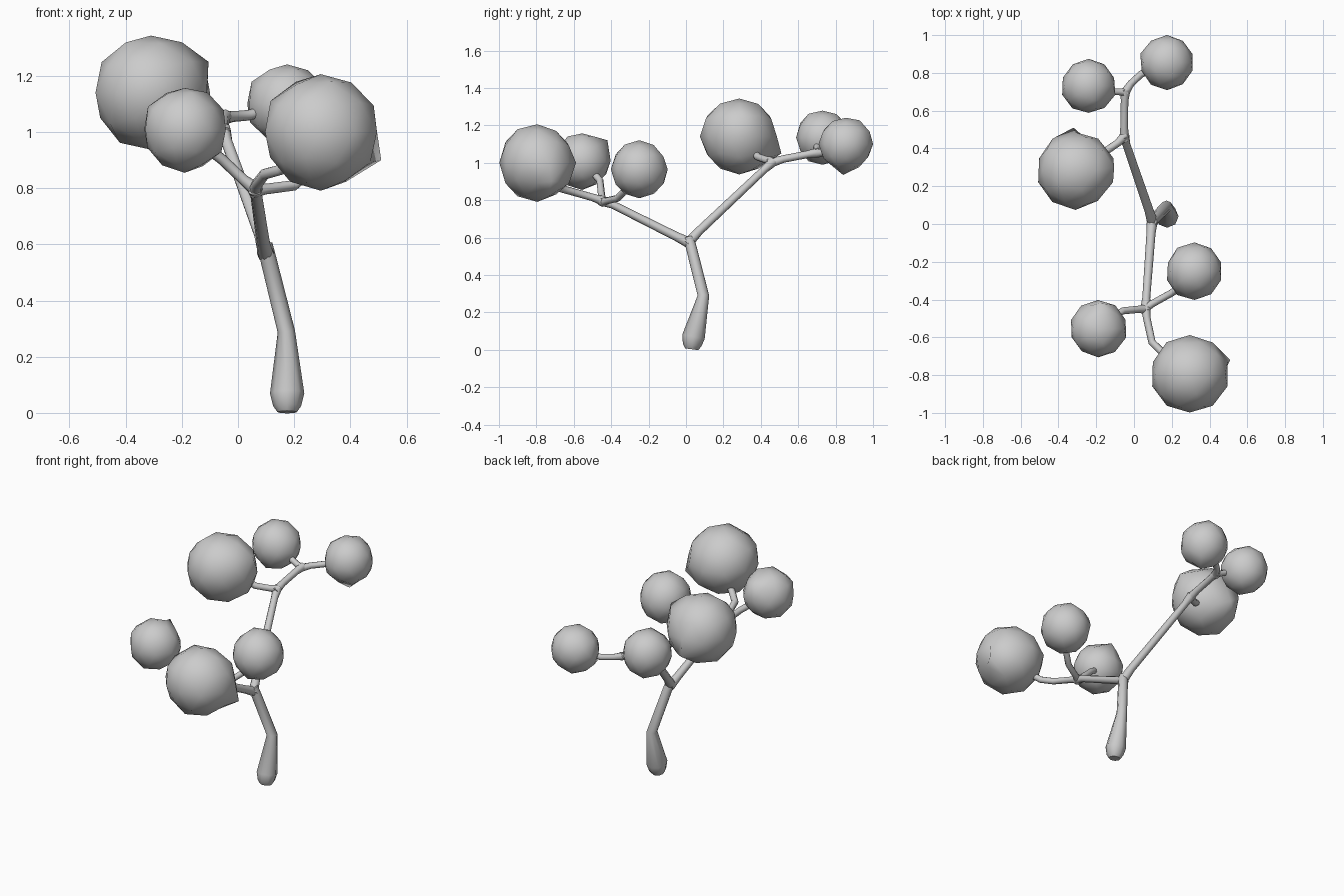
import bpy, bmesh, random
from mathutils import Vector

random.seed(4)


def branch(name, points):
    """Six-sided tapering tube through (x, y, z, radius) points."""
    cu = bpy.data.curves.new(name, 'CURVE')
    cu.dimensions = '3D'
    cu.bevel_depth = 1.0
    cu.bevel_resolution = 2
    cu.use_fill_caps = True
    sp = cu.splines.new('POLY')
    sp.points.add(len(points) - 1)
    for p, (x, y, z, r) in zip(sp.points, points):
        p.co = (x, y, z, 1)
        p.radius = r
    ob = bpy.data.objects.new(name, cu)
    bpy.context.collection.objects.link(ob)
    bpy.ops.object.select_all(action='DESELECT')
    ob.select_set(True)
    bpy.context.view_layer.objects.active = ob
    bpy.ops.object.convert(target='MESH')
    bpy.ops.object.shade_smooth_by_angle(angle=0.8)


def foliage(name, centre, radius, bumps=()):
    """Slightly uneven low-poly leaf ball, pulled out to each bump point."""
    bm = bmesh.new()
    bmesh.ops.create_icosphere(bm, subdivisions=2, radius=radius)
    for v in bm.verts:
        v.co *= random.uniform(0.97, 1.03)
    for b in bumps:
        d = Vector(b) - Vector(centre)
        v = min(bm.verts, key=lambda w: (w.co.normalized() - d.normalized()).length)
        v.co = d
    for f in bm.faces:
        f.smooth = True
    me = bpy.data.meshes.new(name)
    bm.to_mesh(me)
    bm.free()
    ob = bpy.data.objects.new(name, me)
    ob.location = centre
    bpy.context.collection.objects.link(ob)


# Trunk, flared at the foot
branch("trunk", [(0.175, 0.03, 0.003, 0.035), (0.175, 0.033, 0.025, 0.05),
                 (0.175, 0.04, 0.07, 0.061), (0.172, 0.093, 0.29, 0.031),
                 (0.11, 0.03, 0.54, 0.029), (0.095, 0.014, 0.60, 0.028)])

# Two main limbs
branch("front_limb", [(0.098, 0.03, 0.565, 0.03), (0.09, -0.05, 0.605, 0.024),
                      (0.065, -0.39, 0.775, 0.021), (0.06, -0.46, 0.80, 0.028)])
branch("back_limb", [(0.10, 0.005, 0.565, 0.03), (0.08, 0.07, 0.635, 0.024),
                     (-0.04, 0.42, 0.965, 0.021), (-0.053, 0.47, 1.01, 0.028)])

# Twigs from the front limb
branch("front_twig_big", [(0.06, -0.43, 0.79, 0.026), (0.068, -0.50, 0.815, 0.02),
                          (0.095, -0.625, 0.85, 0.02), (0.15, -0.68, 0.865, 0.02),
                          (0.24, -0.75, 0.93, 0.02)])
branch("front_twig_left", [(0.07, -0.45, 0.79, 0.026), (0.02, -0.452, 0.83, 0.019),
                           (-0.06, -0.46, 0.905, 0.019), (-0.12, -0.50, 0.95, 0.019)])
branch("front_twig_right", [(0.05, -0.45, 0.79, 0.026), (0.10, -0.42, 0.797, 0.019),
                            (0.20, -0.365, 0.81, 0.019), (0.27, -0.31, 0.87, 0.019)])

# Twigs from the back limb
branch("back_twig_big", [(-0.045, 0.47, 1.005, 0.026), (-0.085, 0.43, 1.015, 0.02),
                         (-0.15, 0.385, 1.03, 0.02), (-0.22, 0.35, 1.08, 0.02)])
branch("back_twig_stem", [(-0.052, 0.44, 0.995, 0.026), (-0.052, 0.52, 1.02, 0.02),
                          (-0.05, 0.65, 1.045, 0.02), (-0.045, 0.71, 1.055, 0.026)])
branch("back_twig_left", [(-0.04, 0.695, 1.05, 0.025), (-0.08, 0.70, 1.065, 0.018),
                          (-0.115, 0.70, 1.085, 0.018), (-0.18, 0.72, 1.115, 0.018)])
branch("back_twig_right", [(-0.055, 0.685, 1.05, 0.025), (-0.015, 0.745, 1.055, 0.019),
                           (0.04, 0.795, 1.06, 0.019), (0.11, 0.82, 1.08, 0.019)])

# Leaf balls
foliage("foliage_back_big", (-0.31, 0.285, 1.14), 0.206,
        [(-0.32, 0.51, 1.05), (-0.105, 0.30, 1.25)])
foliage("foliage_back_left", (-0.24, 0.73, 1.135), 0.145)
foliage("foliage_back_right", (0.175, 0.855, 1.10), 0.145, [(0.19, 0.84, 0.935)])
foliage("foliage_front_big", (0.295, -0.795, 1.0), 0.205, [(0.51, -0.72, 0.90)])
foliage("foliage_front_left", (-0.19, -0.555, 1.01), 0.151, [(-0.18, -0.42, 1.12)])
foliage("foliage_front_right", (0.32, -0.25, 0.965), 0.152)
